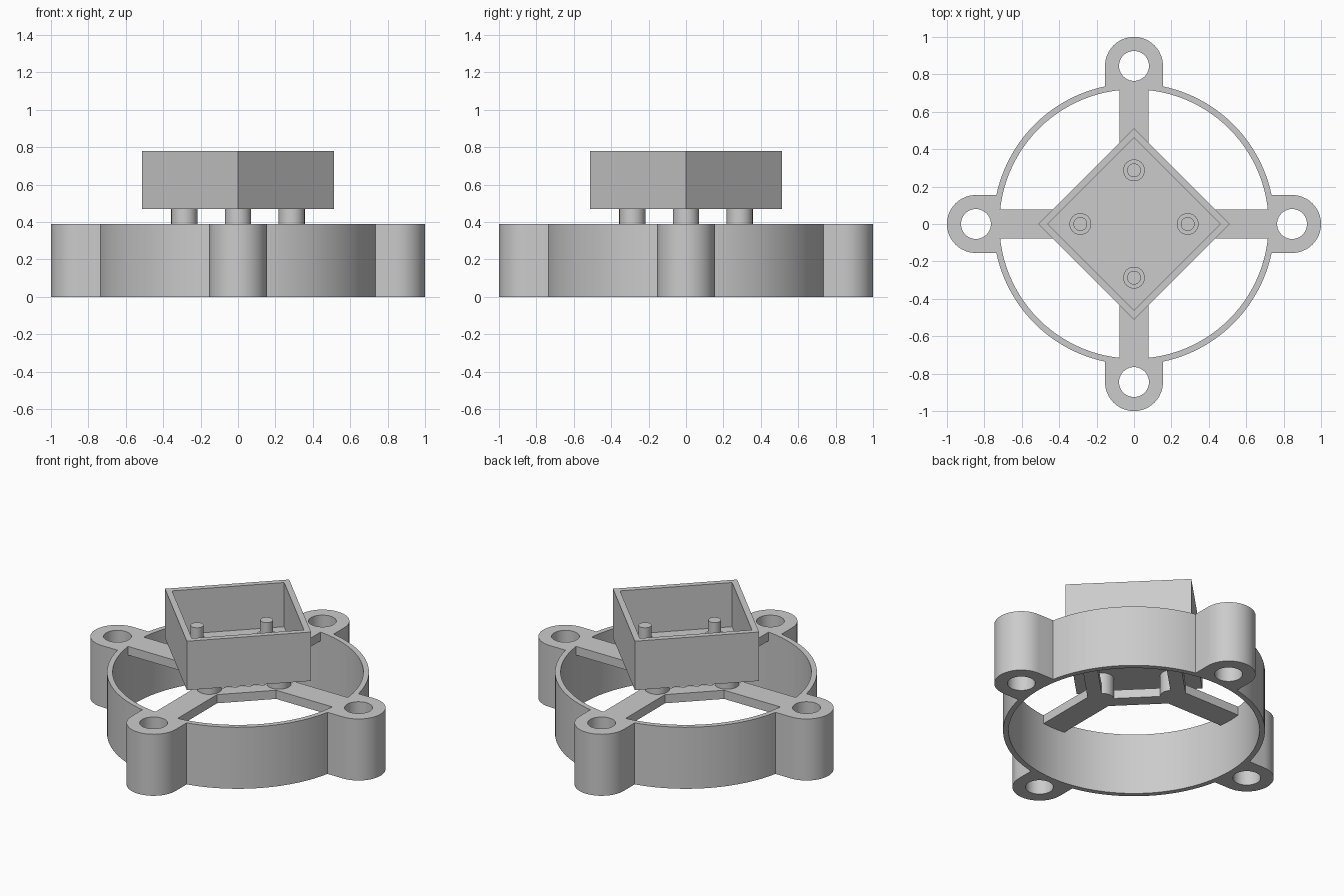
import bpy, bmesh
from math import sin, cos, pi, asin, sqrt

cube = bpy.data.objects.get("Cube")
if cube:
    bpy.data.objects.remove(cube, do_unlink=True)

grey = bpy.data.materials.new("light_grey")
grey.use_nodes = True
grey.diffuse_color = (0.6, 0.6, 0.6, 1)
grey.node_tree.nodes["Principled BSDF"].inputs["Base Color"].default_value = (0.6, 0.6, 0.6, 1)


def arc(r, a0, a1, steps, cx=0.0, cy=0.0):
    return [(cx + r * cos(a0 + (a1 - a0) * i / steps),
             cy + r * sin(a0 + (a1 - a0) * i / steps)) for i in range(steps + 1)]


def circle(r, steps=64, cx=0.0, cy=0.0):
    return arc(r, 0, 2 * pi, steps, cx, cy)[:-1]


def diamond(r):
    return circle(r, 4)


def turned(points, quarter):
    """Rotate a point list by a number of quarter turns."""
    a = quarter * pi / 2
    return [(x * cos(a) - y * sin(a), x * sin(a) + y * cos(a)) for x, y in points]


def all_quarters(points):
    return [p for q in range(4) for p in turned(points, q)]


def extrude(name, loops, z0, z1):
    """Solid from flat outlines; inner outlines become holes."""
    curve = bpy.data.curves.new(name + "_outline", "CURVE")
    curve.dimensions = "2D"
    curve.fill_mode = "BOTH"
    curve.extrude = (z1 - z0) / 2
    for loop in loops:
        spline = curve.splines.new("POLY")
        spline.points.add(len(loop) - 1)
        for point, (x, y) in zip(spline.points, loop):
            point.co = (x, y, 0, 1)
        spline.use_cyclic_u = True
    helper = bpy.data.objects.new(name + "_helper", curve)
    bpy.context.collection.objects.link(helper)
    graph = bpy.context.evaluated_depsgraph_get()
    mesh = bpy.data.meshes.new_from_object(helper.evaluated_get(graph))
    bpy.data.objects.remove(helper, do_unlink=True)
    bpy.data.curves.remove(curve)

    bm = bmesh.new()
    bm.from_mesh(mesh)
    bmesh.ops.remove_doubles(bm, verts=bm.verts, dist=0.0001)
    bmesh.ops.translate(bm, verts=bm.verts, vec=(0, 0, (z0 + z1) / 2))
    bmesh.ops.recalc_face_normals(bm, faces=bm.faces)
    bm.to_mesh(mesh)
    bm.free()
    mesh.name = name
    mesh.materials.clear()
    mesh.materials.append(grey)
    obj = bpy.data.objects.new(name, mesh)
    bpy.context.collection.objects.link(obj)
    bpy.ops.object.select_all(action="DESELECT")
    obj.select_set(True)
    bpy.context.view_layer.objects.active = obj
    bpy.ops.object.shade_smooth_by_angle(angle=pi / 6)
    return obj


TOP = 0.39
RING, BORE = 0.752, 0.72
LUG, LUG_AT, LUG_HOLE = 0.155, 0.845, 0.08
SPOKE = 0.078
POST_AT = 0.287

# Outer ring with four rounded screw lugs
join = asin(LUG / RING)
lug_and_arc = arc(LUG, -pi / 2, pi / 2, 24, LUG_AT) + arc(RING, join, pi / 2 - join, 24)
lug_holes = [turned(circle(LUG_HOLE, 40, LUG_AT), q) for q in range(4)]
extrude("ring_with_lugs", [all_quarters(lug_and_arc), circle(BORE, 96)] + lug_holes, 0, TOP)

# Thin spokes joined by a square centre frame
frame = 0.4
spoke = [(frame - SPOKE, -SPOKE), (0.73, -SPOKE), (0.73, SPOKE), (frame - SPOKE, SPOKE)]
extrude("spoke_frame", [all_quarters(spoke), diamond(0.28)], 0.335, TOP)

# Open tray turned by an eighth of a turn
extrude("tray_floor", [diamond(0.5)], 0.47, 0.5)
extrude("tray_wall", [diamond(0.512), diamond(0.462)], 0.47, 0.78)

# Posts under the tray, with collars and pins inside it
for q, side in enumerate(("left", "back", "right", "front")):
    for part, radius, z0, z1 in (("post", 0.07, 0.335, 0.48),
                                 ("collar", 0.058, 0.48, 0.52),
                                 ("pin", 0.037, 0.5, 0.61)):
        extrude(side + "_" + part, [turned(circle(radius, 32, POST_AT), q)], z0, z1)
